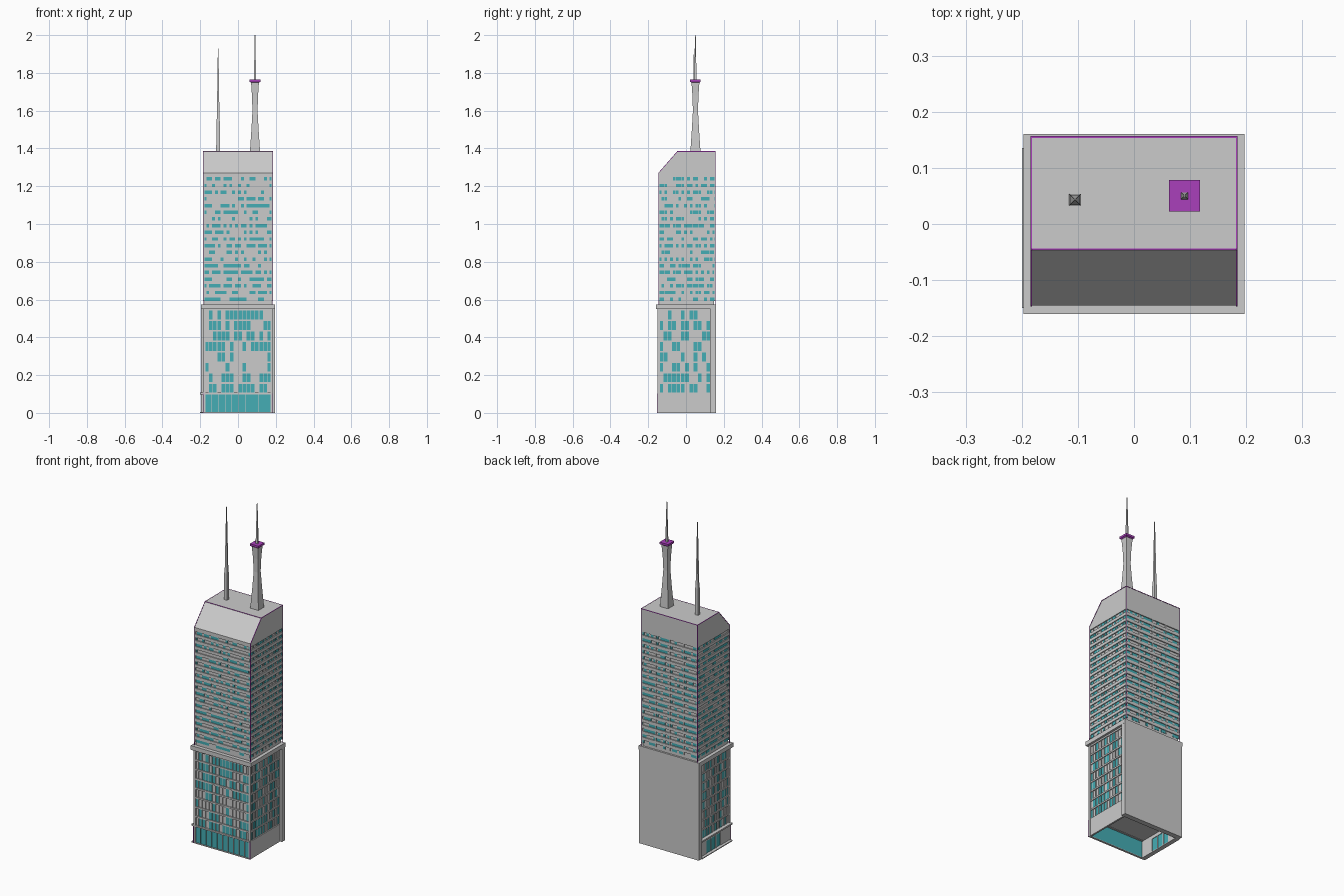
import bpy, bmesh, random
from mathutils import Vector, Matrix

if "Cube" in bpy.data.objects:
    bpy.data.objects.remove(bpy.data.objects["Cube"])

random.seed(4)


def material(name, col):
    m = bpy.data.materials.new(name)
    m.diffuse_color = col
    m.use_nodes = True
    m.node_tree.nodes["Principled BSDF"].inputs["Base Color"].default_value = m.diffuse_color
    return m


TEAL = material("teal_glass", (0.06, 0.42, 0.46, 1))
PURPLE = material("purple_trim", (0.4, 0.05, 0.5, 1))


def finish(name, bm, mat=None):
    bmesh.ops.recalc_face_normals(bm, faces=bm.faces)
    me = bpy.data.meshes.new(name)
    bm.to_mesh(me)
    bm.free()
    ob = bpy.data.objects.new(name, me)
    bpy.context.collection.objects.link(ob)
    if mat:
        me.materials.append(mat)
    return ob


def add_box(bm, a, b):
    a, b = Vector(a), Vector(b)
    size = [abs(v) for v in b - a]
    bmesh.ops.create_cube(bm, size=1, matrix=Matrix.Translation((a + b) / 2) @ Matrix.Diagonal((*size, 1)))


def boxes(name, items, mat=None):
    bm = bmesh.new()
    for a, b in items:
        add_box(bm, a, b)
    return finish(name, bm, mat)


def beams(name, segs, w, mat=None):
    bm = bmesh.new()
    for p, q in segs:
        p, q = Vector(p), Vector(q)
        d = q - p
        rot = d.to_track_quat('Z', 'Y').to_matrix().to_4x4()
        bmesh.ops.create_cube(bm, size=1, matrix=Matrix.Translation((p + q) / 2) @ rot
                              @ Matrix.Diagonal((w, w, d.length + w, 1)))
    return finish(name, bm, mat)


def square_loft(name, x, y, rings, mat=None):
    bm = bmesh.new()
    loops = []
    for z, r in rings:
        loops.append([bm.verts.new((x + sx * r, y + sy * r, z))
                      for sx, sy in ((-1, -1), (1, -1), (1, 1), (-1, 1))])
    for lo, hi in zip(loops, loops[1:]):
        for i in range(4):
            j = (i + 1) % 4
            bm.faces.new((lo[i], lo[j], hi[j], hi[i]))
    bm.faces.new(loops[0])
    bm.faces.new(loops[-1])
    return finish(name, bm, mat)


def on_wall(side, plane, u0, u1, z0, z1, depth):
    """Box standing out of a wall by depth; plane is the wall coordinate."""
    s = 1 if side in ("right", "back") else -1
    if side in ("front", "back"):
        return (u0, plane, z0), (u1, plane + s * depth, z1)
    return (plane, u0, z0), (plane + s * depth, u1, z1)


def facade(tag, side, plane, u0, u1, z0, pitch, rows, cols, win, band_out, fin_every, fin_out, fin_w, share):
    step = (u1 - u0) / cols
    panes, bands, fins = [], [], []
    for r in range(rows):
        zb = z0 + r * pitch
        bands.append(on_wall(side, plane, u0, u1, zb + win, zb + pitch, band_out))
        for c in range(cols):
            if random.random() < share:
                a = u0 + c * step
                panes.append(on_wall(side, plane, a, a + step, zb, zb + win, 0.0015))
    for c in range(0, cols + 1, fin_every):
        a = min(max(u0 + c * step, u0 + fin_w / 2), u1 - fin_w / 2)
        fins.append(on_wall(side, plane, a - fin_w / 2, a + fin_w / 2, z0, z0 + rows * pitch, fin_out))
    boxes(tag + "_" + side + "_windows", panes, TEAL)
    boxes(tag + "_" + side + "_floor_bands", bands)
    boxes(tag + "_" + side + "_mullions", fins)


# Upper tower core and window walls
X, YF, YB = 0.183, -0.145, 0.155
IN = 0.006
boxes("upper_core", [((-X + IN, YF + IN, 0.57), (X - IN, YB - IN, 1.265))])
UP = dict(z0=0.593, pitch=0.0354, rows=19, win=0.018, band_out=IN, share=0.55)
facade("upper", "front", YF + IN, -X, X, cols=24, fin_every=24, fin_out=0.005, fin_w=0.006, **UP)
facade("upper", "back", YB - IN, -X, X, cols=24, fin_every=6, fin_out=0.005, fin_w=0.006, **UP)
facade("upper", "right", X - IN, YF, YB, cols=20, fin_every=2, fin_out=0.004, fin_w=0.002, **UP)
facade("upper", "left", -X + IN, YF, YB, cols=20, fin_every=20, fin_out=0.005, fin_w=0.006, **UP)

# Sloped crown, extruded from its side profile
bm = bmesh.new()
prof = [(YF, 1.262), (YF, 1.27), (-0.045, 1.385), (YB, 1.385), (YB, 1.262)]
face = bm.faces.new([bm.verts.new((-X, y, z)) for y, z in prof])
ext = bmesh.ops.extrude_face_region(bm, geom=[face])
bmesh.ops.translate(bm, vec=(2 * X, 0, 0), verts=[v for v in ext["geom"] if isinstance(v, bmesh.types.BMVert)])
finish("sloped_crown", bm)

# Purple edge trim of crown and corners
segs = [((-X, y, z), (X, y, z)) for y, z in ((-0.045, 1.384), (YB, 1.384))]
for s in (-X, X):
    segs += [((s, -0.045, 1.384), (s, YB, 1.384)), ((s, YF, 1.27), (s, -0.045, 1.384)),
             ((s, YB, 0.575), (s, YB, 1.384)), ((s, YF, 0.575), (s, YF, 1.27))]
beams("edge_trim", segs, 0.003, PURPLE)

# Cornice, back slab and lower core
boxes("cornice", [((-0.197, -0.16, 0.55), (0.197, 0.16, 0.575))])
boxes("back_slab", [((-0.196, 0.13, 0), (0.196, 0.16, 0.55))])
LX, LY = 0.178, -0.143
boxes("lower_core", [((-LX, LY, 0.1), (LX, 0.13, 0.55))])
LOW = dict(z0=0.107, pitch=0.0554, rows=8, win=0.046, band_out=0.006, fin_every=1, fin_out=0.004, fin_w=0.003, share=0.5)
facade("lower", "front", LY, -LX, LX, cols=16, **LOW)
facade("lower", "right", LX, LY, 0.13, cols=12, **LOW)
facade("lower", "left", -LX, LY, 0.13, cols=12, **LOW)
boxes("lower_corner_posts", [((s * 0.172, LY - 0.007, 0), (s * 0.185, LY + 0.006, 0.55)) for s in (-1, 1)])

# Hollow ground floor: glass front, plain right wall, shopfront on the left
boxes("lobby_glass", [((-0.176, -0.145, 0.004), (0.18, -0.141, 0.098))], TEAL)
boxes("lobby_mullions", [((-0.176 + i * 0.0356, -0.15, 0), (-0.174 + i * 0.0356, -0.145, 0.1)) for i in range(11)])
boxes("lobby_frame", [((-0.183, -0.152, 0.098), (0.183, -0.13, 0.107)),
                      ((-0.183, -0.152, 0), (0.183, -0.14, 0.004))])
boxes("right_ground_wall", [((0.174, -0.149, 0), (0.184, 0.13, 0.104))])
boxes("left_ground_wall", [((-0.184, -0.149, 0), (-0.174, -0.06, 0.1)),
                           ((-0.184, 0.07, 0), (-0.174, 0.13, 0.1)),
                           ((-0.184, -0.06, 0.08), (-0.174, 0.07, 0.1)),
                           ((-0.184, -0.02, 0), (-0.174, -0.014, 0.08)),
                           ((-0.184, 0.026, 0), (-0.174, 0.032, 0.08))])
boxes("shop_glass", [((-0.181, -0.06, 0.004), (-0.177, 0.07, 0.08))], TEAL)
boxes("left_ledges", [((-0.2, -0.15, 0.098), (-0.174, 0.135, 0.107)),
                      ((-0.2, -0.15, 0), (-0.174, 0.135, 0.005))])
beams("ground_trim", [((s * 0.184, -0.152, 0.002), (s * 0.184, -0.152, 0.1)) for s in (-1, 1)], 0.003, PURPLE)

# Roof masts
square_loft("slim_mast", -0.105, 0.043, [(1.38, 0.0105), (1.54, 0.009), (1.56, 0.007), (1.93, 0.0015)])
square_loft("waisted_mast", 0.09, 0.05, [(1.38, 0.027), (1.5, 0.019), (1.6, 0.0135), (1.68, 0.016), (1.752, 0.021)])
square_loft("mast_platform", 0.09, 0.05, [(1.748, 0.021), (1.753, 0.028), (1.765, 0.028)], PURPLE)
square_loft("mast_spike", 0.09, 0.05, [(1.76, 0.006), (2.0, 0.0015)])
